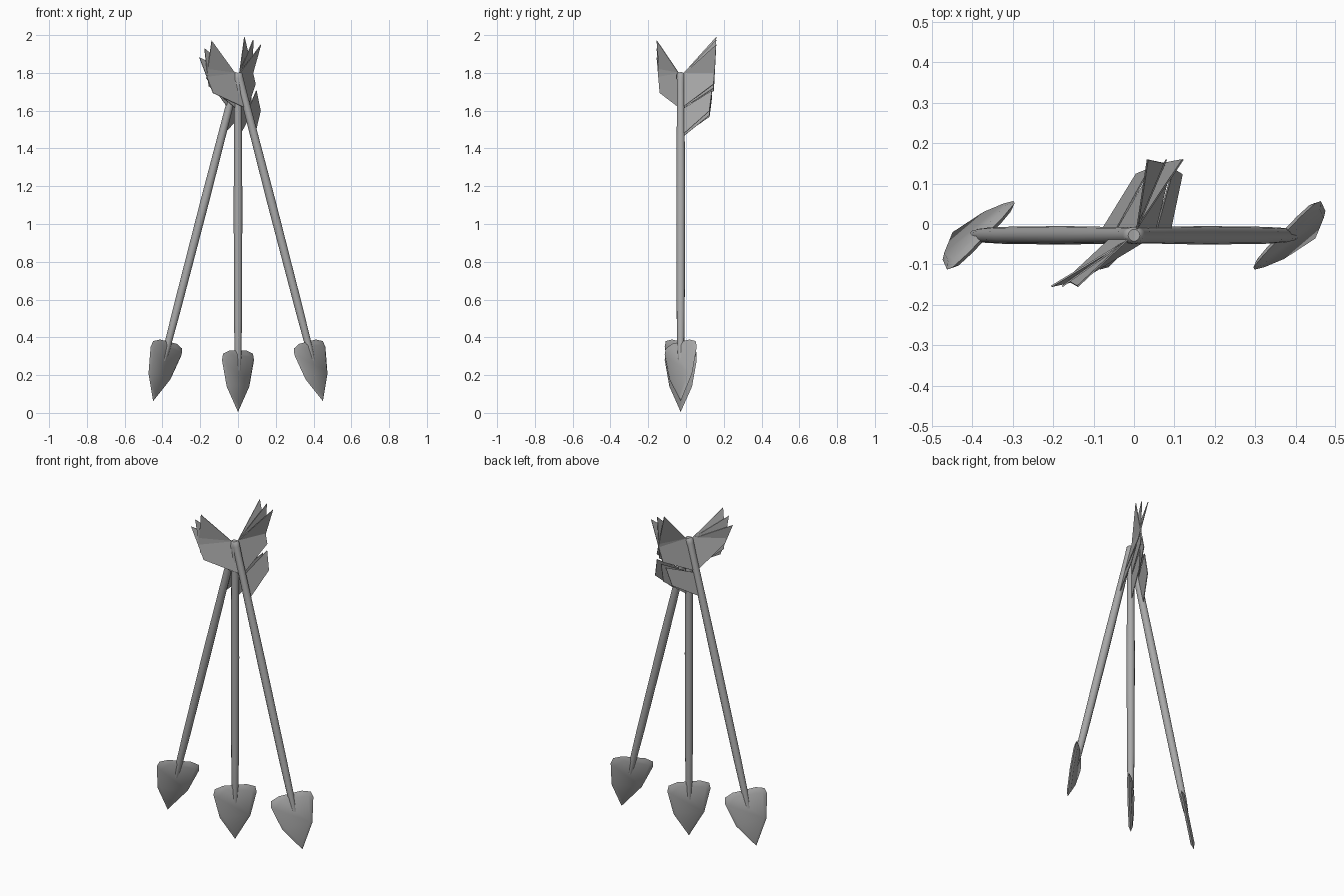
import bpy, bmesh, math
from mathutils import Vector, Matrix

if "Cube" in bpy.data.objects:
    bpy.data.objects.remove(bpy.data.objects["Cube"], do_unlink=True)

grey = bpy.data.materials.new("plain_grey")
grey.use_nodes = True
COLOUR = (0.4, 0.4, 0.4, 1)
grey.diffuse_color = COLOUR
grey.node_tree.nodes["Principled BSDF"].inputs["Base Color"].default_value = COLOUR

PIVOT = Vector((0, -0.028, 1.8))   # all arrows cross at the nock end


def finish(name, bm, tilt, smooth=False):
    """Turn a bmesh in arrow space (nock at origin, tip down) into an object."""
    bmesh.ops.recalc_face_normals(bm, faces=bm.faces)
    bm.transform(Matrix.Translation(PIVOT) @ Matrix.Rotation(tilt, 4, 'Y'))
    mesh = bpy.data.meshes.new(name)
    bm.to_mesh(mesh)
    bm.free()
    mesh.materials.append(grey)
    obj = bpy.data.objects.new(name, mesh)
    bpy.context.collection.objects.link(obj)
    if smooth:
        bpy.context.view_layer.objects.active = obj
        bpy.ops.object.select_all(action='DESELECT')
        obj.select_set(True)
        bpy.ops.object.shade_smooth_by_angle(angle=math.radians(40))
    return obj


def shaft(name, tilt):
    """Round rod lathed from radius and height pairs, with a rounded nock."""
    profile = [(0.015, 0.0), (0.021, -0.008), (0.021, -0.03), (0.02, -0.1),
               (0.023, -0.7), (0.021, -1.3), (0.018, -1.5), (0.013, -1.575)]
    bm = bmesh.new()
    sides = 12
    rings = [[bm.verts.new((r * math.cos(math.tau * i / sides),
                            r * math.sin(math.tau * i / sides), z))
              for i in range(sides)] for r, z in profile]
    for a, b in zip(rings, rings[1:]):
        for i in range(sides):
            j = (i + 1) % sides
            bm.faces.new((a[i], a[j], b[j], b[i]))
    bm.faces.new(rings[0])
    bm.faces.new(rings[-1])
    finish(name, bm, tilt, True)


def head(name, tilt):
    """Flat spade blade, set diagonally, with bevelled faces and sharp rim."""
    half = [(0.085, -1.66), (0.12, -1.52), (0.112, -1.487), (0.065, -1.47)]
    outline = [(0, -1.795)] + half + [(-w, z) for w, z in reversed(half)]
    diagonal = Vector((1, 1, 0)).normalized()
    normal = Vector((1, -1, 0)).normalized()
    bm = bmesh.new()

    def ring(scale, depth):
        return [bm.verts.new(diagonal * w * scale + normal * depth
                             + Vector((0, 0, -1.6 + (z + 1.6) * scale)))
                for w, z in outline]
    rim = ring(1, 0)
    for side in (1, -1):
        inner = ring(0.84, side * 0.011)
        for i in range(len(rim)):
            j = (i + 1) % len(rim)
            bm.faces.new((rim[i], rim[j], inner[j], inner[i]))
        bm.faces.new(inner)
    finish(name, bm, tilt, True)


def fin(name, tilt, direction, outline):
    """Thin feather vane standing out from the shaft along a direction."""
    out = Vector((*direction, 0)).normalized()
    bm = bmesh.new()
    bm.faces.new([bm.verts.new(out * r + Vector((0, 0, z))) for r, z in outline])
    obj = finish(name, bm, tilt)
    mod = obj.modifiers.new("thickness", 'SOLIDIFY')
    mod.thickness = 0.004
    mod.offset = 0


FRONT = (-0.18, -0.128)
BACK = (0.08, 0.188)
front_vane = [(0.01, -0.19), (0.19, -0.07), (0.218, 0.13), (0.01, -0.01)]
back_vane = [(0.01, -0.19), (0.19, -0.08), (0.204, 0.175), (0.01, -0.01)]
lower_vane = [(0.01, -0.34), (0.165, -0.225), (0.18, -0.115), (0.01, -0.2)]

# Three crossed arrows, fanned sideways
for side, degrees in (("left", -14.5), ("middle", 0), ("right", 14.5)):
    tilt = math.radians(degrees)
    shaft(side + "_shaft", tilt)
    head(side + "_head", tilt)
    fin(side + "_front_vane", tilt, FRONT, front_vane)
    fin(side + "_back_vane", tilt, BACK, back_vane)
    fin(side + "_lower_vane", tilt, BACK, lower_vane)
